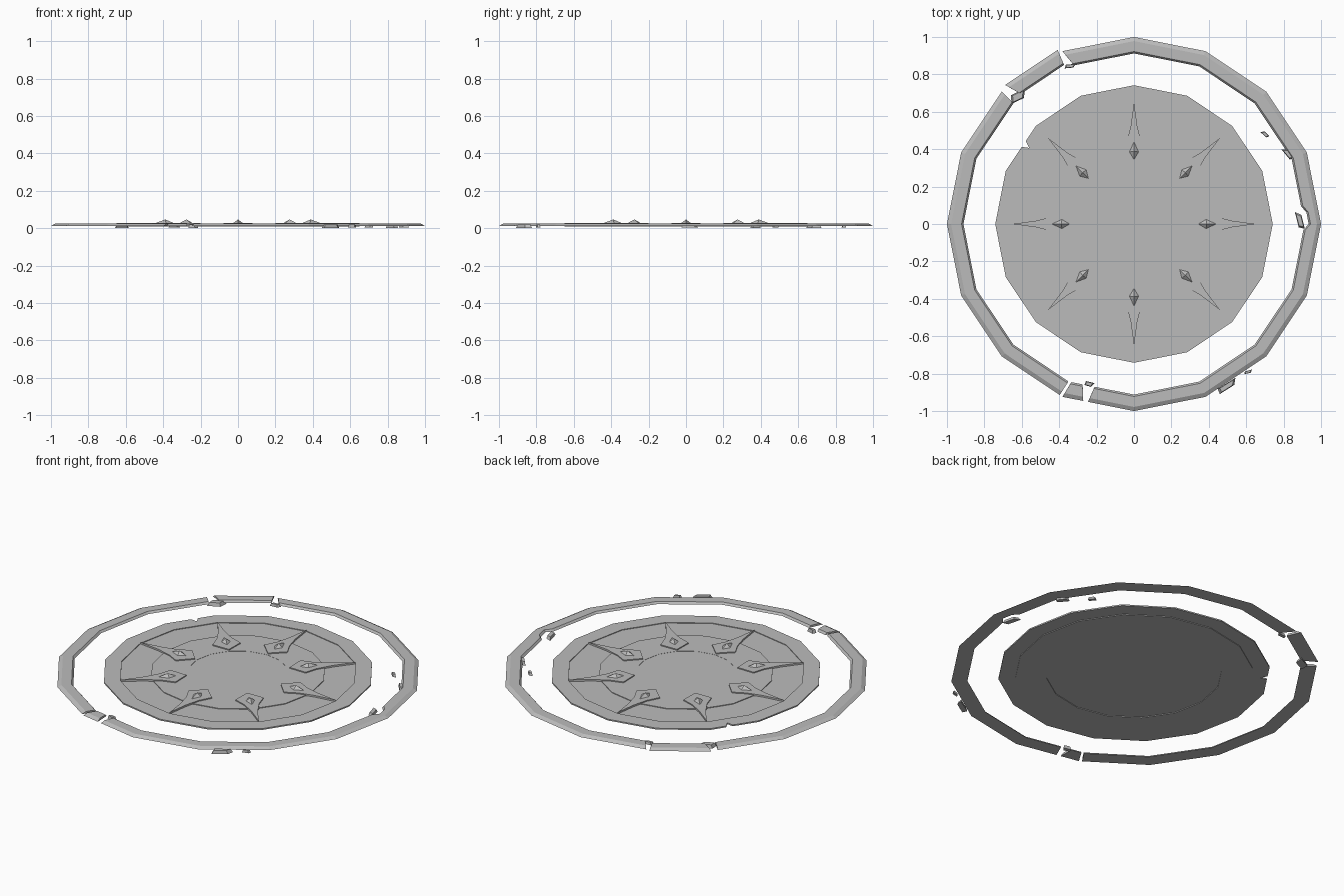
import bpy, bmesh, random
from math import cos, sin, radians, pi
from mathutils import Vector

cube = bpy.data.objects.get("Cube")
if cube:
    bpy.data.objects.remove(cube)

stone = bpy.data.materials.new("grey stone")
stone.use_nodes = True
colour = (0.5, 0.5, 0.5, 1)
stone.diffuse_color = colour
stone.node_tree.nodes["Principled BSDF"].inputs["Base Color"].default_value = colour

STEP = 22.5  # sixteen-sided circles
rng = random.Random(4)


def polar(r, deg):
    return Vector((r * cos(radians(deg)), r * sin(radians(deg))))


def on_polygon(r, deg):
    """Point on the edge of a sixteen-sided polygon."""
    rel = deg % STEP - STEP / 2
    return polar(r * cos(radians(STEP / 2)) / cos(radians(rel)), deg)


def loft(name, loops, closed=False):
    """Skin loops of points; a closed loft has no end caps."""
    bm = bmesh.new()
    rows = [[bm.verts.new(p) for p in loop] for loop in loops]
    n = len(rows[0])
    pairs = list(zip(rows, rows[1:]))
    if closed:
        pairs.append((rows[-1], rows[0]))
    else:
        bm.faces.new(rows[0])
        bm.faces.new(rows[-1])
    for a, b in pairs:
        for i in range(n):
            j = (i + 1) % n
            bm.faces.new((a[i], a[j], b[j], b[i]))
    bmesh.ops.recalc_face_normals(bm, faces=bm.faces)
    mesh = bpy.data.meshes.new(name)
    bm.to_mesh(mesh)
    bm.free()
    mesh.materials.append(stone)
    obj = bpy.data.objects.new(name, mesh)
    bpy.context.collection.objects.link(obj)
    return obj


def prism(name, points, z0, z1, top_scale=1):
    mid = sum(points, Vector((0, 0))) / len(points)
    top = [mid + (p - mid) * top_scale for p in points]
    return loft(name, [[(*p, z0) for p in points], [(*p, z1) for p in top]])


def band(name, r0, r1, z0, z1, notch=None):
    """Flat ring, with an optional crack (angle, depth) in its outer edge."""
    angles = [i * STEP for i in range(16)]
    if notch:
        angles = sorted(angles + [notch[0] - 1.5, notch[0], notch[0] + 1.5])
    loops = []
    for a in angles:
        inner, outer = on_polygon(r0, a), on_polygon(r1, a)
        if notch and a == notch[0]:
            outer *= 1 - notch[1]
        loops.append([(*inner, z0), (*outer, z0), (*outer, z1), (*inner, z1)])
    return loft(name, loops, closed=True)


# Stepped central plate
prism("centre_disc", [polar(0.275, i * STEP) for i in range(16)], 0.014, 0.021)
band("inner_band", 0.275, 0.48, 0.014, 0.022)
band("sunken_band", 0.48, 0.65, 0.010, 0.018)
band("plate_rim", 0.65, 0.742, 0.014, 0.022, notch=(144, 0.05))

# Eight star points, each with a raised gem
half = [(0.52, 0.018), (0.43, 0.042), (0.36, 0.078)]
outline = [(0.65, 0)] + half + [(0.285, 0)] + [(r, -w) for r, w in reversed(half)]
gem = [(0.445, 0), (0.385, 0.027), (0.34, 0), (0.385, -0.027)]
for i in range(8):
    def turn(points):
        return [polar(r, i * 45) + polar(w, i * 45 + 90) for r, w in points]
    prism(f"star_point_{i}", turn(outline), 0.016, 0.028)
    prism(f"gem_{i}", turn(gem), 0.026, 0.046, 0.04)

# Bevelled outer ring, broken into arcs
SECTION = [(1.0, 0.012), (0.978, 0.024), (0.922, 0.024), (0.912, 0.012)]


def ring_arc(name, start, end, skew0=0, skew1=0, push=0, chip=None):
    angles = {start, end}
    angles |= {k * STEP for k in range(40) if start < k * STEP < end}
    if chip:
        angles |= {chip - 4, chip - 2, chip + 2, chip + 4}
    shift = polar(push, (start + end) / 2)
    loops = []
    for a in sorted(angles):
        skew = skew0 if a == start else skew1 if a == end else 0
        loop = []
        for r, z in SECTION:
            if chip and abs(a - chip) < 3 and r < 0.95:
                r += 0.022
            p = on_polygon(r, a + skew * (1 - r) * 10) + shift
            loop.append((*p, z))
        loops.append(loop)
    return loft(name, loops)


ring_arc("ring_long_arc", 255.5, 360 + 112.5, 1, -2, chip=362)
ring_arc("ring_left_arc", 135, 246.5, 0, 1)
ring_arc("ring_broken_piece", 113.5, 133, 0, -2, push=0.02)
ring_arc("ring_small_piece", 247.5, 254, 1, -2)

# Loose chips: x, y, length, width, angle
chips = [
    (0.70, 0.48, 0.05, 0.025, 130),
    (0.825, 0.375, 0.075, 0.035, 125),
    (0.885, 0.02, 0.10, 0.04, 100),
    (0.50, -0.865, 0.13, 0.04, 30),
    (0.61, -0.79, 0.045, 0.018, 10),
    (-0.24, -0.855, 0.05, 0.03, -20),
    (-0.34, 0.845, 0.06, 0.025, 0),
    (-0.62, 0.685, 0.10, 0.06, 20),
]
for i, (x, y, length, width, angle) in enumerate(chips):
    corners = []
    for u, v in ((-1, -1), (0.6, -0.8), (1, 0.9), (-0.8, 0.6)):
        k = rng.uniform(0.85, 1.05) / 2
        corners.append(Vector((x, y)) + polar(u * length * k, angle)
                       + polar(v * width * k, angle + 90))
    prism(f"chip_{i}", corners, 0.0 if i % 2 else 0.004, 0.02, 0.75)
